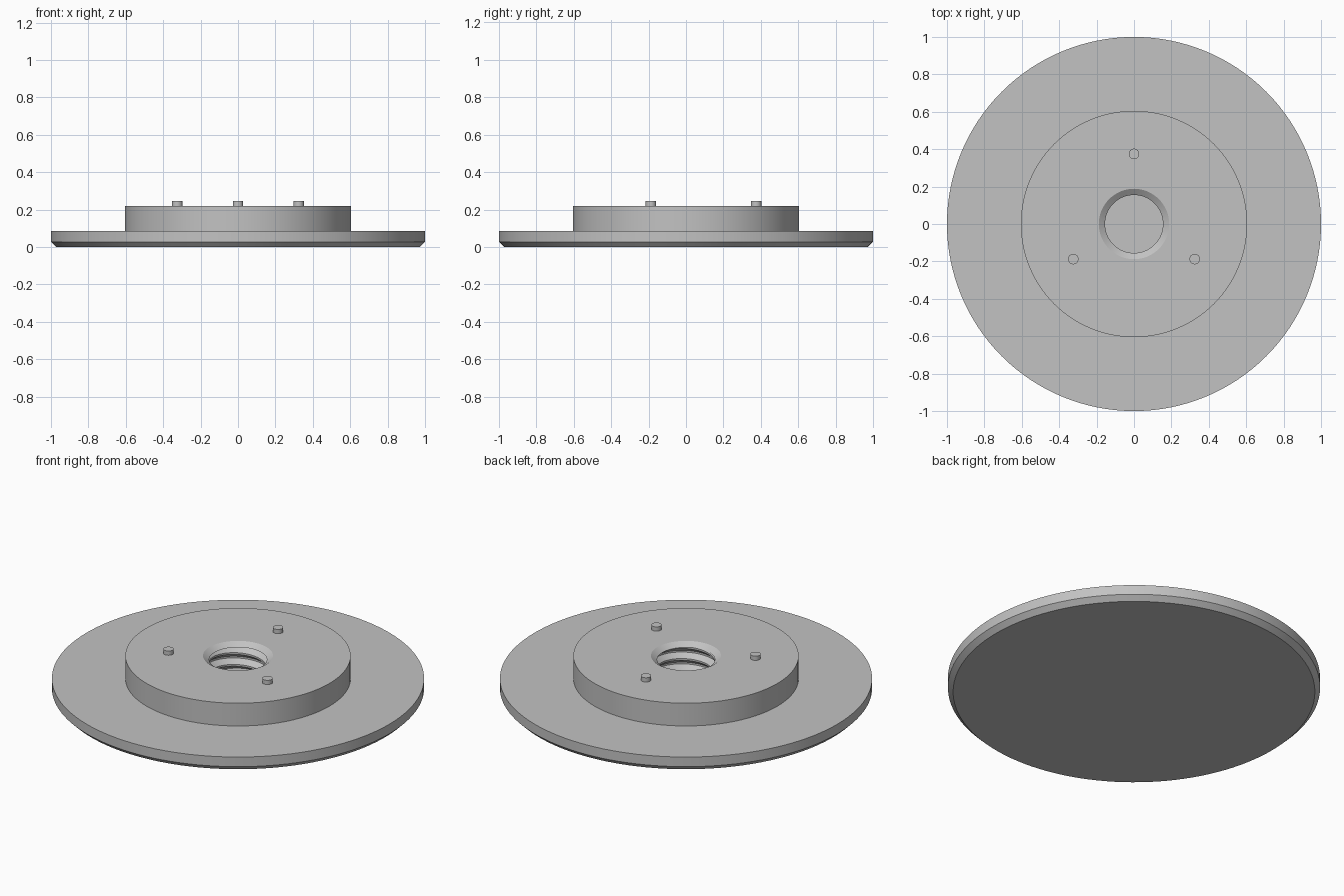
import bpy
import bmesh
from math import sin, cos, pi, radians

SEGMENTS = 128

if "Cube" in bpy.data.objects:
    bpy.data.objects.remove(bpy.data.objects["Cube"], do_unlink=True)

grey = bpy.data.materials.new("light_grey")
grey.use_nodes = True
colour = (0.54, 0.54, 0.54, 1)
grey.diffuse_color = colour
grey.node_tree.nodes["Principled BSDF"].inputs["Base Color"].default_value = colour


def finish(name, bm):
    """Turn a bmesh into a smooth-shaded object with sharp edges kept."""
    mesh = bpy.data.meshes.new(name)
    bm.to_mesh(mesh)
    bm.free()
    mesh.materials.append(grey)
    obj = bpy.data.objects.new(name, mesh)
    bpy.context.collection.objects.link(obj)
    bpy.ops.object.select_all(action="DESELECT")
    obj.select_set(True)
    bpy.context.view_layer.objects.active = obj
    bpy.ops.object.shade_smooth_by_angle(angle=radians(25))
    return obj


def lathe(name, profile, segments=SEGMENTS):
    """Revolve (radius, height) points around the z axis."""
    bm = bmesh.new()
    verts = [bm.verts.new((r, 0, z)) for r, z in profile]
    edges = [bm.edges.new(pair) for pair in zip(verts, verts[1:])]
    bmesh.ops.spin(bm, geom=verts + edges, axis=(0, 0, 1), cent=(0, 0, 0),
                   angle=2 * pi, steps=segments, use_merge=True)
    bmesh.ops.remove_doubles(bm, verts=bm.verts, dist=1e-5)
    bmesh.ops.recalc_face_normals(bm, faces=bm.faces)
    return finish(name, bm)


# Flange with chamfered lower rim, raised hub and blind bore
floor_z, lip_z, hub_z = 0.06, 0.197, 0.22
crest, root, bore = 0.155, 0.185, 0.188
lathe("flange_and_hub", [
    (0, floor_z), (bore, floor_z), (bore, lip_z - 0.005), (crest, lip_z),
    (bore, hub_z), (0.605, hub_z), (0.605, 0.085), (1, 0.085),
    (1, 0.028), (0.972, 0), (0, 0)])

# Helical thread lining the bore, trimmed between the floor and the lip
pitch = 0.07
tooth = [(0, crest), (0.15, crest), (0.5, root), (0.65, root)]
rows = [(turn + h, r) for turn in range(-1, 4) for h, r in tooth]
bm = bmesh.new()
columns = []
for i in range(SEGMENTS + 1):
    a = 2 * pi * i / SEGMENTS
    columns.append([bm.verts.new((r * cos(a), r * sin(a),
                                  floor_z + pitch * (h + i / SEGMENTS)))
                    for h, r in rows])
for left, right in zip(columns, columns[1:]):
    for j in range(len(rows) - 1):
        bm.faces.new((left[j], left[j + 1], right[j + 1], right[j]))
bmesh.ops.remove_doubles(bm, verts=bm.verts, dist=1e-5)
for height, direction in ((floor_z, -1), (lip_z, 1)):
    bmesh.ops.bisect_plane(bm, geom=bm.verts[:] + bm.edges[:] + bm.faces[:],
                           plane_co=(0, 0, height), plane_no=(0, 0, direction),
                           clear_outer=True)
finish("bore_thread", bm)

# Three locating pins spaced evenly on the hub
for k in range(3):
    a = pi / 2 + k * 2 * pi / 3
    pin = lathe(f"locating_pin_{k + 1}",
                [(0, 0.21), (0.028, 0.21), (0.028, 0.245), (0, 0.245)], 32)
    pin.location = (0.375 * cos(a), 0.375 * sin(a), 0)
